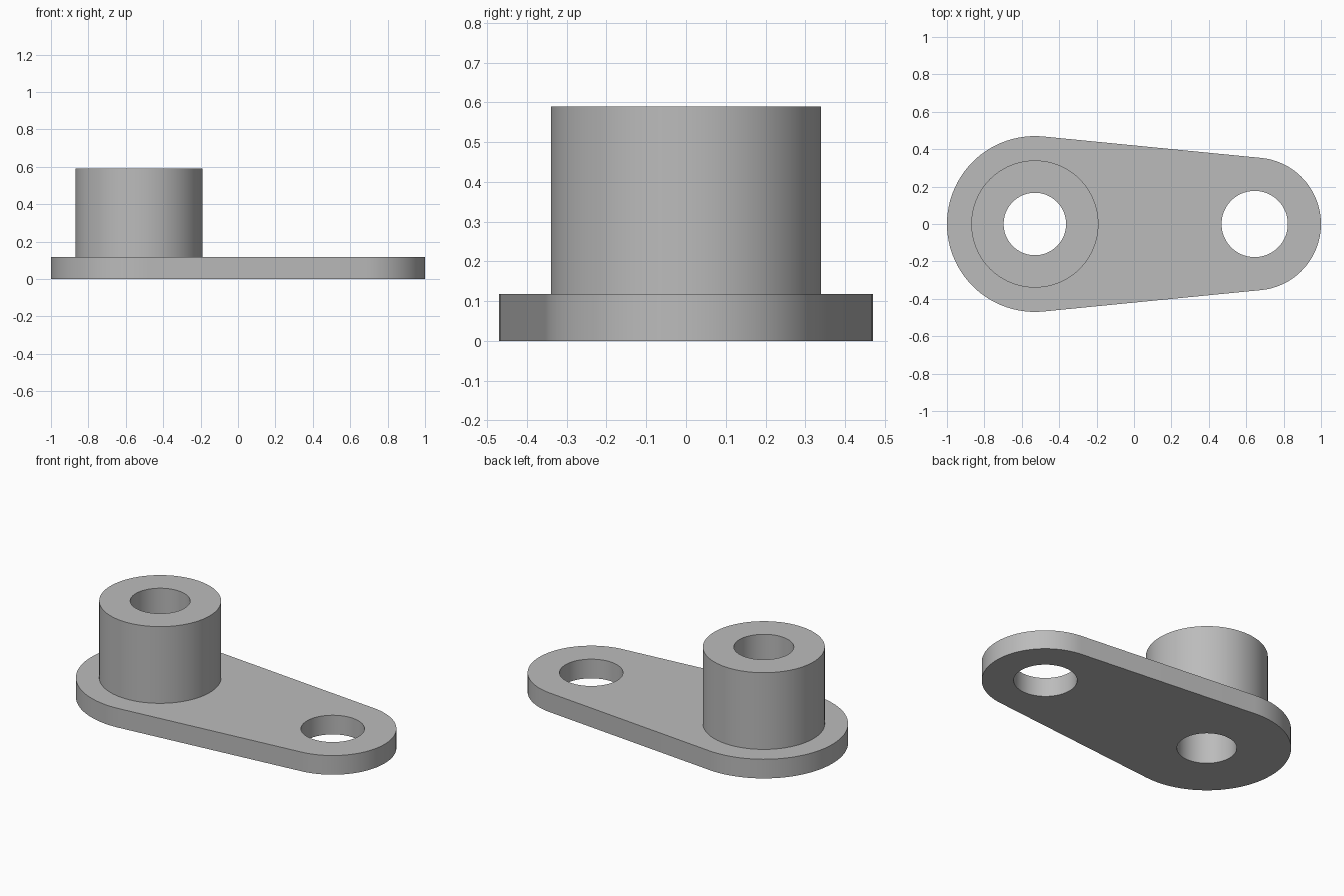
import bpy
import bmesh
from math import acos, cos, sin, pi

cube = bpy.data.objects.get("Cube")
if cube:
    bpy.data.objects.remove(cube, do_unlink=True)

# Main dimensions
BIG_X, BIG_R = -0.53, 0.47
SMALL_X, SMALL_R = 0.645, 0.355
BOSS_R, BORE_R, PIN_HOLE_R = 0.34, 0.167, 0.177
PLATE_Z, BOSS_Z = 0.118, 0.59
SEGMENTS = 96

# Metal material
metal = bpy.data.materials.new("grey metal")
metal.use_nodes = True
grey = (0.5, 0.5, 0.5, 1)
metal.diffuse_color = grey
metal.node_tree.nodes["Principled BSDF"].inputs["Base Color"].default_value = grey


def arc(cx, r, start, end, steps):
    """Points along an arc, both ends included."""
    angles = [start + (end - start) * i / steps for i in range(steps + 1)]
    return [(cx + r * cos(a), r * sin(a)) for a in angles]


def circle(cx, r):
    return arc(cx, r, 0, 2 * pi, SEGMENTS)[:-1]


bm = bmesh.new()


def ring(points, z):
    """Closed loop of edges at one height."""
    verts = [bm.verts.new((x, y, z)) for x, y in points]
    edges = [bm.edges.new((v, verts[i - 1])) for i, v in enumerate(verts)]
    return verts, edges


def wall(lower, upper):
    a, b = lower[0], upper[0]
    for i in range(len(a)):
        bm.faces.new((a[i - 1], a[i], b[i], b[i - 1]))


def cap(*rings):
    """Flat face bounded by an outer ring and its holes."""
    edges = [e for r in rings for e in r[1]]
    bmesh.ops.triangle_fill(bm, use_beauty=True, edges=edges)


# Tapered plate outline: two arcs joined by their common tangents
tangent = acos((BIG_R - SMALL_R) / (SMALL_X - BIG_X))
outline = (arc(SMALL_X, SMALL_R, -tangent, tangent, SEGMENTS // 2)
           + arc(BIG_X, BIG_R, tangent, 2 * pi - tangent, SEGMENTS // 2))

plate_low, plate_high = ring(outline, 0), ring(outline, PLATE_Z)
pin_low, pin_high = [ring(circle(SMALL_X, PIN_HOLE_R), z) for z in (0, PLATE_Z)]
bore_low, bore_high = [ring(circle(BIG_X, BORE_R), z) for z in (0, BOSS_Z)]
boss_low, boss_high = [ring(circle(BIG_X, BOSS_R), z) for z in (PLATE_Z, BOSS_Z)]

# Flat faces: underside, plate top and boss top
cap(plate_low, pin_low, bore_low)
cap(plate_high, pin_high, boss_low)
cap(boss_high, bore_high)

# Upright walls: plate rim, pin hole, bore and boss
for pair in ((plate_low, plate_high), (pin_low, pin_high),
             (bore_low, bore_high), (boss_low, boss_high)):
    wall(*pair)

bmesh.ops.recalc_face_normals(bm, faces=bm.faces[:])
mesh = bpy.data.meshes.new("lever_arm_with_boss")
bm.to_mesh(mesh)
bm.free()
mesh.materials.append(metal)

lever = bpy.data.objects.new("lever_arm_with_boss", mesh)
bpy.context.collection.objects.link(lever)
bpy.ops.object.select_all(action="DESELECT")
lever.select_set(True)
bpy.context.view_layer.objects.active = lever
bpy.ops.object.shade_smooth_by_angle()
